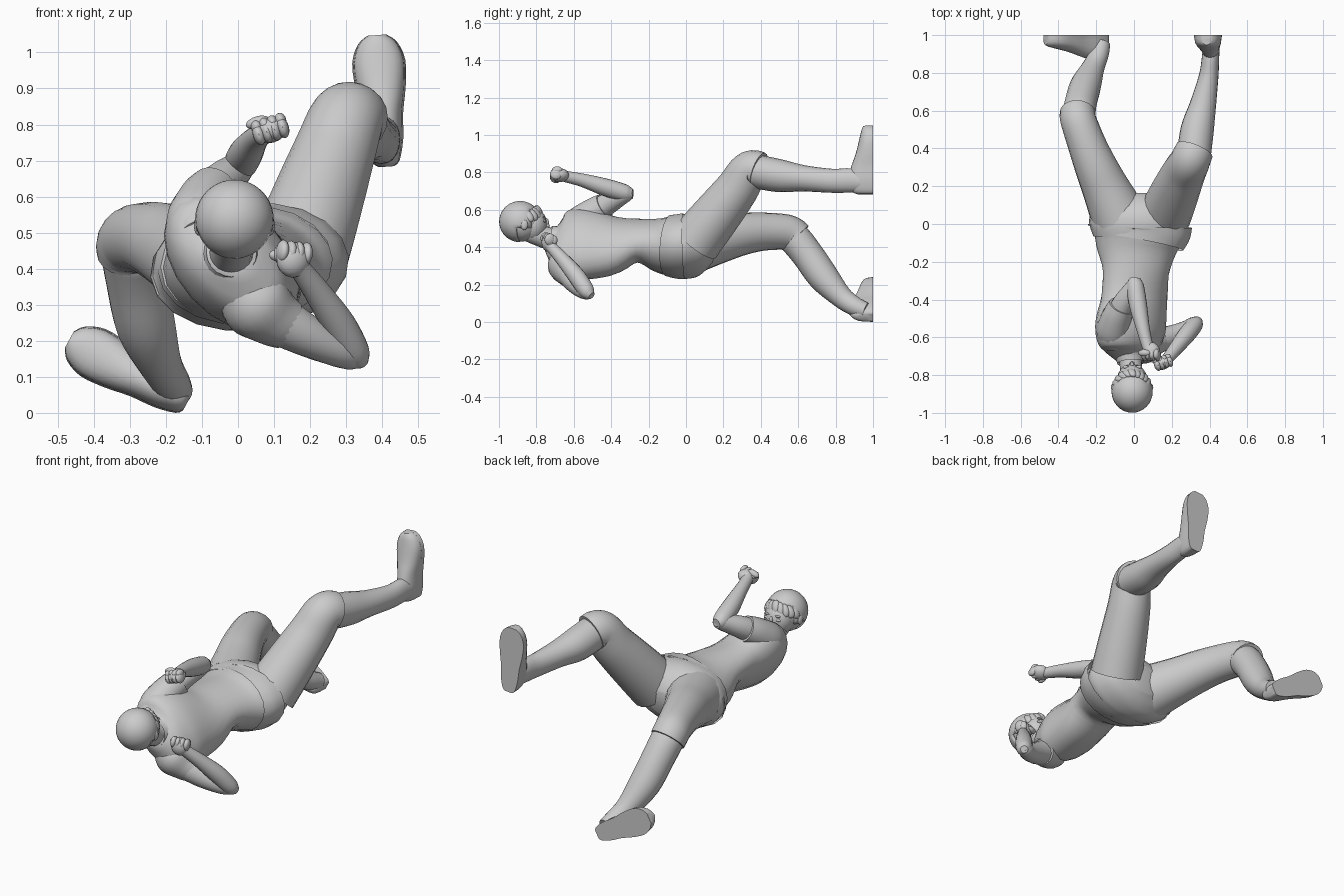
import bpy, bmesh, math
from mathutils import Vector, Matrix

if "Cube" in bpy.data.objects:
    bpy.data.objects.remove(bpy.data.objects["Cube"])

SEG = 20


def finish(name, bm):
    bmesh.ops.recalc_face_normals(bm, faces=bm.faces)
    me = bpy.data.meshes.new(name)
    bm.to_mesh(me)
    bm.free()
    ob = bpy.data.objects.new(name, me)
    bpy.context.collection.objects.link(ob)
    return ob


def skin(name, loops, caps=True):
    bm = bmesh.new()
    vs = [[bm.verts.new(p) for p in loop] for loop in loops]
    n = len(vs[0])
    for a, b in zip(vs, vs[1:]):
        for i in range(n):
            j = (i + 1) % n
            bm.faces.new((a[i], a[j], b[j], b[i]))
    if caps:
        bm.faces.new(vs[0])
        bm.faces.new(vs[-1])
    return finish(name, bm)


def spline(rows, steps=4):
    """Smoothly interpolate rows of numbers."""
    out = []
    for i in range(len(rows) - 1):
        p0, p1 = rows[max(i - 1, 0)], rows[i]
        p2, p3 = rows[i + 1], rows[min(i + 2, len(rows) - 1)]
        for s in range(steps):
            t = s / steps
            out.append([b + .5 * t * (c - a + t * (2*a - 5*b + 4*c - d + t * (3*(b - c) + d - a)))
                        for a, b, c, d in zip(p0, p1, p2, p3)])
    return out + [list(rows[-1])]


def tube(name, rows, caps=True):
    """Loft ellipses: rows are x, y, z, half width, half depth, roll."""
    rows = [(list(r) + [r[3]])[:5] + [0] if len(r) < 6 else list(r) for r in rows]
    rows = spline(rows)
    cs = [Vector(r[:3]) for r in rows]
    loops = []
    for i, r in enumerate(rows):
        t = (cs[min(i + 1, len(cs) - 1)] - cs[max(i - 1, 0)]).normalized()
        u = Vector((1, 0, 0))
        u = (u - t * u.dot(t)).normalized()
        v = t.cross(u)
        k = math.radians(r[5])
        u, v = u * math.cos(k) + v * math.sin(k), v * math.cos(k) - u * math.sin(k)
        loops.append([cs[i] + u * r[3] * math.cos(2 * math.pi * j / SEG)
                      + v * r[4] * math.sin(2 * math.pi * j / SEG) for j in range(SEG)])
    return skin(name, loops, caps)


def blobs(name, items):
    """Join ellipsoids: items are centre, scale, optional rotation."""
    bm = bmesh.new()
    for it in items:
        rot = it[2] if len(it) > 2 else Matrix.Identity(4)
        m = Matrix.Translation(it[0]) @ rot @ Matrix.Diagonal((*it[1], 1))
        bmesh.ops.create_uvsphere(bm, u_segments=16, v_segments=10, radius=1, matrix=m)
    return finish(name, bm)


def foot(name, heel, toe):
    """Shoe with its flat sole on the plane y = 1."""
    a, b = Vector(heel), Vector(toe)
    side = Vector((-(b - a).z, 0, (b - a).x)).normalized()
    prof = [(0, .02, .07), (.04, .036, .1), (.2, .05, .12), (.4, .055, .105),
            (.6, .067, .08), (.8, .071, .062), (.94, .052, .05), (1, .025, .04)]
    for part, grow, flat in (("shoe_", 1, False), ("sole_", 1.04, True)):
        loops = []
        for t, w, h in spline(prof, 3):
            c = a.lerp(b, t)
            loop = []
            for j in range(SEG):
                k = 2 * math.pi * j / SEG
                s = max(0, math.sin(k))
                p = c + side * w * grow * math.cos(k)
                p.y = 1 - (.022 * (s > .01) if flat else .012 + h * s ** .7)
                loop.append(p)
            loops.append(loop)
        skin(part + name, loops)


def fist(name, c, across, front):
    """Clenched hand: palm, four curled fingers and a thumb."""
    c, a, f = Vector(c), Vector(across).normalized(), Vector(front).normalized()
    f = (f - a * f.dot(a)).normalized()
    n = a.cross(f)
    rot = Matrix((a, f, n)).transposed().to_4x4()
    items = [(c, (.048, .05, .036), rot)]
    for i in range(4):
        o = c + a * (i - 1.5) * .023
        items.append((o + f * .02 + n * .004, (.017, .032, .03), rot))
        items.append((o + f * .014 - n * .018, (.016, .028, .02), rot))
    items.append((c - a * .028 + f * .008 - n * .03, (.034, .018, .017), rot))
    blobs(name, items)


# Twisted torso and open tunic hem
tube("torso", [(-.02, -.735, .44, .05, .045, 35), (-.02, -.71, .43, .11, .08, 42),
               (-.02, -.66, .42, .19, .12, 48), (-.02, -.56, .418, .225, .148, 48),
               (0, -.41, .412, .2, .137, 40), (.01, -.26, .435, .178, .114, 12),
               (.015, -.13, .412, .215, .15, 0), (.025, -.05, .405, .245, .17, 0)])
tube("tunic_hem", [(.02, -.095, .41, .246, .164, -3), (.03, -.04, .405, .27, .174, -5),
                   (.032, -.01, .405, .277, .177, -6)], False)
# Seat of the shorts
tube("seat", [(.02, -.08, .405, .235, .16, 0), (.025, 0, .405, .265, .175, -4),
              (.03, .07, .4, .24, .16, -6), (.03, .12, .395, .19, .12, -6),
              (.03, .155, .39, .09, .07, -6)])

# Legs: trouser thighs with a step at the knee, then calves and shoes
tube("bent_thigh", [(-.08, .04, .41, .15), (-.15, .19, .445, .126), (-.2, .3, .47, .113),
                    (-.245, .41, .483, .102), (-.285, .52, .482, .096),
                    (-.298, .565, .468, .095), (-.298, .59, .447, .094)])
tube("bent_calf", [(-.29, .53, .47, .08), (-.292, .58, .445, .087), (-.28, .65, .36, .085),
                   (-.255, .735, .24, .082), (-.215, .83, .135, .06), (-.185, .9, .085, .052),
                   (-.17, .96, .06, .045)])
tube("raised_thigh", [(.165, .05, .43, .14), (.2, .13, .53, .133), (.235, .21, .63, .124),
                      (.265, .275, .715, .115), (.293, .325, .795, .107),
                      (.308, .36, .815, .104), (.32, .39, .808, .102)])
tube("raised_calf", [(.315, .35, .81, .09), (.335, .5, .782, .088), (.365, .63, .768, .07),
                     (.395, .78, .755, .052, .064, 0), (.405, .88, .757, .046, .065, 0),
                     (.41, .96, .75, .044, .055, 0)])
foot("bent_leg", (-.142, 0, .026), (-.468, 0, .203))
foot("raised_leg", (.412, 0, .683), (.385, 0, 1.048))

# Arms: sleeve, upper arm, forearm and fist
tube("high_sleeve", [(-.1, -.63, .48, .07), (-.11, -.57, .525, .09), (-.09, -.49, .585, .08),
                     (-.065, -.435, .62, .07)])
tube("high_upper_arm", [(-.11, -.55, .55, .07), (-.06, -.43, .625, .06),
                        (-.01, -.35, .67, .048), (.008, -.31, .685, .038), (.012, -.287, .69, .02)])
tube("high_forearm", [(.01, -.285, .685, .026), (.007, -.325, .69, .045), (.022, -.43, .72, .047),
                      (.047, -.55, .757, .036), (.067, -.63, .775, .031), (.08, -.67, .785, .03)])
fist("high_fist", (.09, -.675, .785), (1, 0, .3), (.25, -1, .1))
tube("low_sleeve", [(.01, -.65, .35, .08), (.05, -.64, .305, .1), (.1, -.62, .265, .083),
                    (.14, -.605, .243, .07)])
tube("low_upper_arm", [(.08, -.63, .275, .075), (.18, -.6, .22, .06), (.27, -.56, .175, .046),
                       (.32, -.525, .155, .036), (.345, -.51, .15, .018)])
tube("low_forearm", [(.345, -.505, .14, .02), (.325, -.53, .165, .042), (.28, -.585, .245, .046),
                     (.22, -.66, .335, .037), (.18, -.71, .39, .031), (.165, -.73, .41, .029)])
fist("low_fist", (.153, -.735, .425), (.9, .3, -.1), (-.3, -.1, 1))

# Neck and collar
tube("neck", [(-.02, -.66, .43, .07), (-.018, -.73, .445, .06), (-.012, -.8, .47, .058),
              (-.01, -.87, .5, .058)])
tube("collar", [(-.02, -.675, .43, .095), (-.02, -.705, .437, .08), (-.018, -.735, .445, .07)], False)

# Head facing the feet
ball = lambda x, y, z, a, b, c: ((x, y, z), (a, b, c))
blobs("head", [ball(-.01, -.875, .535, .1, .105, .105), ball(-.01, -.82, .52, .08, .078, .09),
               ball(-.01, -.79, .465, .045, .045, .035)])
blobs("nose", [ball(-.01, -.747, .53, .011, .014, .026), ball(-.01, -.742, .515, .014, .014, .011)])
blobs("ears", [ball(-.01 + s * .1, -.865, .52, .012, .02, .028) for s in (-1, 1)])
blobs("eyes_and_brows", [ball(-.01 + s * .034, -.757, z, .018, .008, h)
                         for s in (-1, 1) for z, h in ((.54, .008), (.56, .005))])
blobs("lips", [ball(-.01, -.755, .484, .022, .01, .006), ball(-.01, -.757, .475, .018, .01, .006)])

# Hair: cap with the face opening removed, swept locks over brow and temples
bm = bmesh.new()
bmesh.ops.create_uvsphere(bm, u_segments=32, v_segments=20, radius=1)
mid = {f: f.calc_center_median() for f in bm.faces}
cut = [f for f, c in mid.items() if c.y > .5 and c.z < .6 or c.y > -.1 and c.z < -.3]
bmesh.ops.delete(bm, geom=cut, context='FACES')
bmesh.ops.transform(bm, verts=bm.verts, matrix=Matrix.Translation((-.01, -.887, .537))
                    @ Matrix.Diagonal((.109, .112, .11, 1)))
hair = finish("hair", bm)
hair.modifiers.new("thickness", 'SOLIDIFY').thickness = .01
locks = []
for i in range(-4, 5):
    k = i * .28
    locks.append(((-.01 + .088 * math.sin(k), -.88 + .092 * math.cos(k), .594 - .007 * abs(i)),
                  (.024, .018, .036), Matrix.Rotation(-k, 4, 'Z') @ Matrix.Rotation(.35, 4, 'Y')
                  @ Matrix.Rotation(.5, 4, 'X')))
blobs("fringe", locks)

# Smooth shading with crisp hems
for ob in bpy.context.scene.objects:
    ob.select_set(True)
    bpy.context.view_layer.objects.active = ob
bpy.ops.object.shade_smooth_by_angle(angle=math.radians(40))
